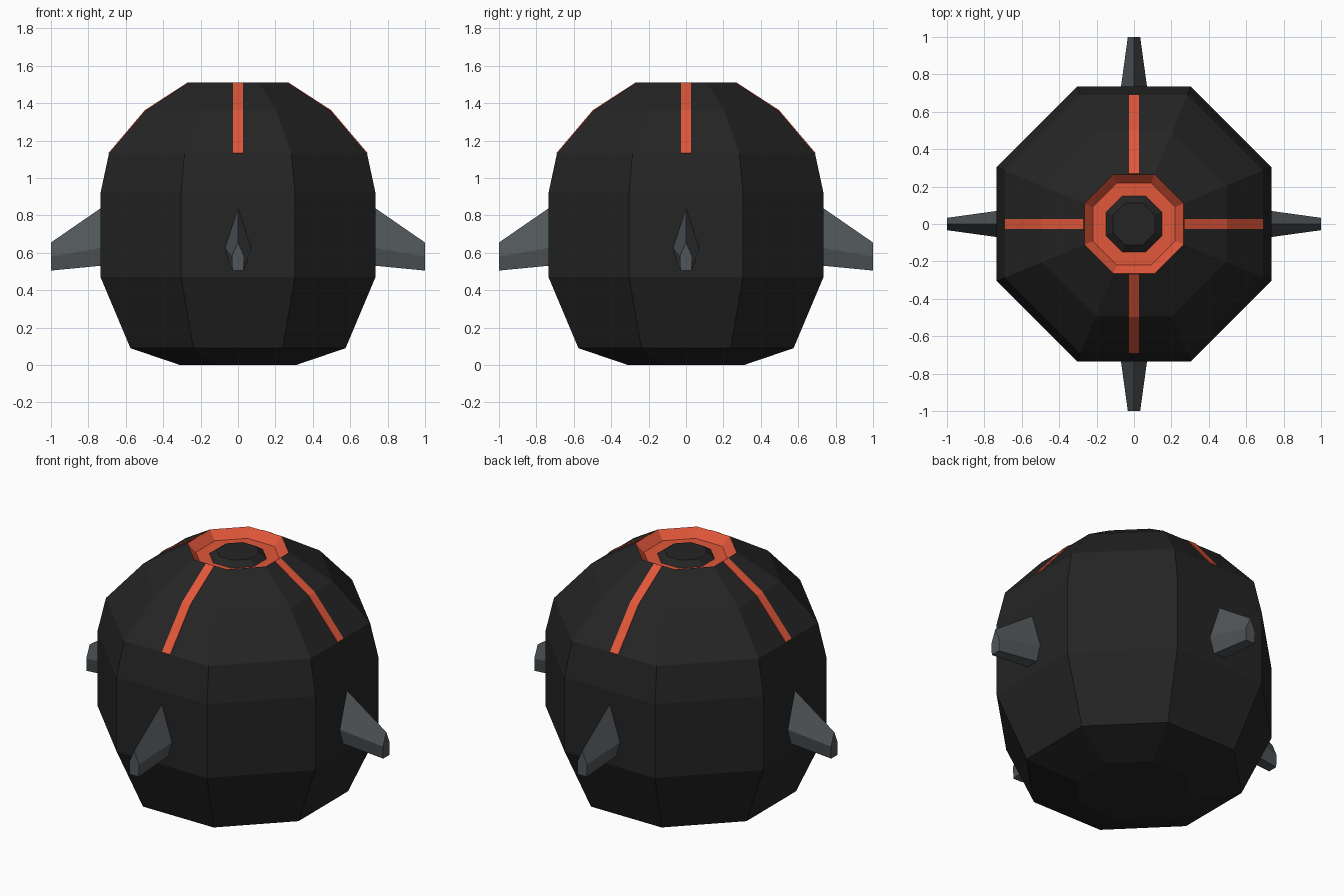
import bpy, bmesh, math
from mathutils import Matrix

if "Cube" in bpy.data.objects:
    bpy.data.objects.remove(bpy.data.objects["Cube"])


def material(name, rgb):
    m = bpy.data.materials.new(name)
    m.diffuse_color = (*rgb, 1)
    m.use_nodes = True
    m.node_tree.nodes["Principled BSDF"].inputs["Base Color"].default_value = m.diffuse_color
    return m


BLACK = material("matte black", (0.018, 0.018, 0.018))
ORANGE = material("red orange", (0.75, 0.095, 0.042))
GREY = material("steel grey", (0.082, 0.093, 0.1))


def finish(name, bm, mats):
    bmesh.ops.recalc_face_normals(bm, faces=bm.faces)
    me = bpy.data.meshes.new(name)
    bm.to_mesh(me)
    bm.free()
    for m in mats:
        me.materials.append(m)
    ob = bpy.data.objects.new(name, me)
    bpy.context.collection.objects.link(ob)
    return ob


def loft(bm, rings):
    """Join rings of vertices with quads and cap both ends; returns bands of faces."""
    n = len(rings[0])
    bands = []
    for a, b in zip(rings, rings[1:]):
        bands.append([bm.faces.new((a[i], a[(i + 1) % n], b[(i + 1) % n], b[i])) for i in range(n)])
    bm.faces.new(rings[0][::-1])
    bm.faces.new(rings[-1])
    return bands


# Octagonal body: (apothem, height), ending in a crater with a raised button
profile = [(0.31, 0), (0.575, 0.09), (0.735, 0.47), (0.735, 0.92), (0.69, 1.13),
           (0.495, 1.36), (0.265, 1.51), (0.22, 1.46), (0.15, 1.46), (0.112, 1.49)]
bm = bmesh.new()
rings = []
for r, z in profile:
    R = r / math.cos(math.pi / 8)
    rings.append([bm.verts.new((R * math.cos(a), R * math.sin(a), z))
                  for a in (math.pi / 8 + k * math.pi / 4 for k in range(8))])
bands = loft(bm, rings)
for f in bands[6] + bands[7]:          # crater wall and floor
    f.material_index = 1
finish("body", bm, [BLACK, ORANGE])

# Spike sections (half widths): base is buried slightly in the body
base = (0.71, [(0, 0.855), (0.073, 0.63), (0.042, 0.533), (-0.042, 0.533), (-0.073, 0.63)])
tip = (1.0, [(0, 0.655), (0.033, 0.58), (0.03, 0.505), (-0.03, 0.505), (-0.033, 0.58)])
names = ["right", "back", "left", "front"]
for k, side in enumerate(names):
    turn = Matrix.Rotation(k * math.pi / 2, 4, 'Z')

    # Tapered spike
    bm = bmesh.new()
    loft(bm, [[bm.verts.new((x, y, z)) for y, z in sec] for x, sec in (base, tip)])
    bm.transform(turn)
    finish(side + "_spike", bm, [GREY])

    # Thin painted stripe following the upper body
    bm = bmesh.new()
    loft(bm, [[bm.verts.new((x + dx, y, z + dz))
               for dx, y, dz in ((-0.003, -0.028, -0.003), (-0.003, 0.028, -0.003),
                                 (0.003, 0.028, 0.003), (0.003, -0.028, 0.003))]
              for x, z in ((0.69, 1.13), (0.495, 1.36), (0.266, 1.508))])
    bm.transform(turn)
    finish(side + "_stripe", bm, [ORANGE])
